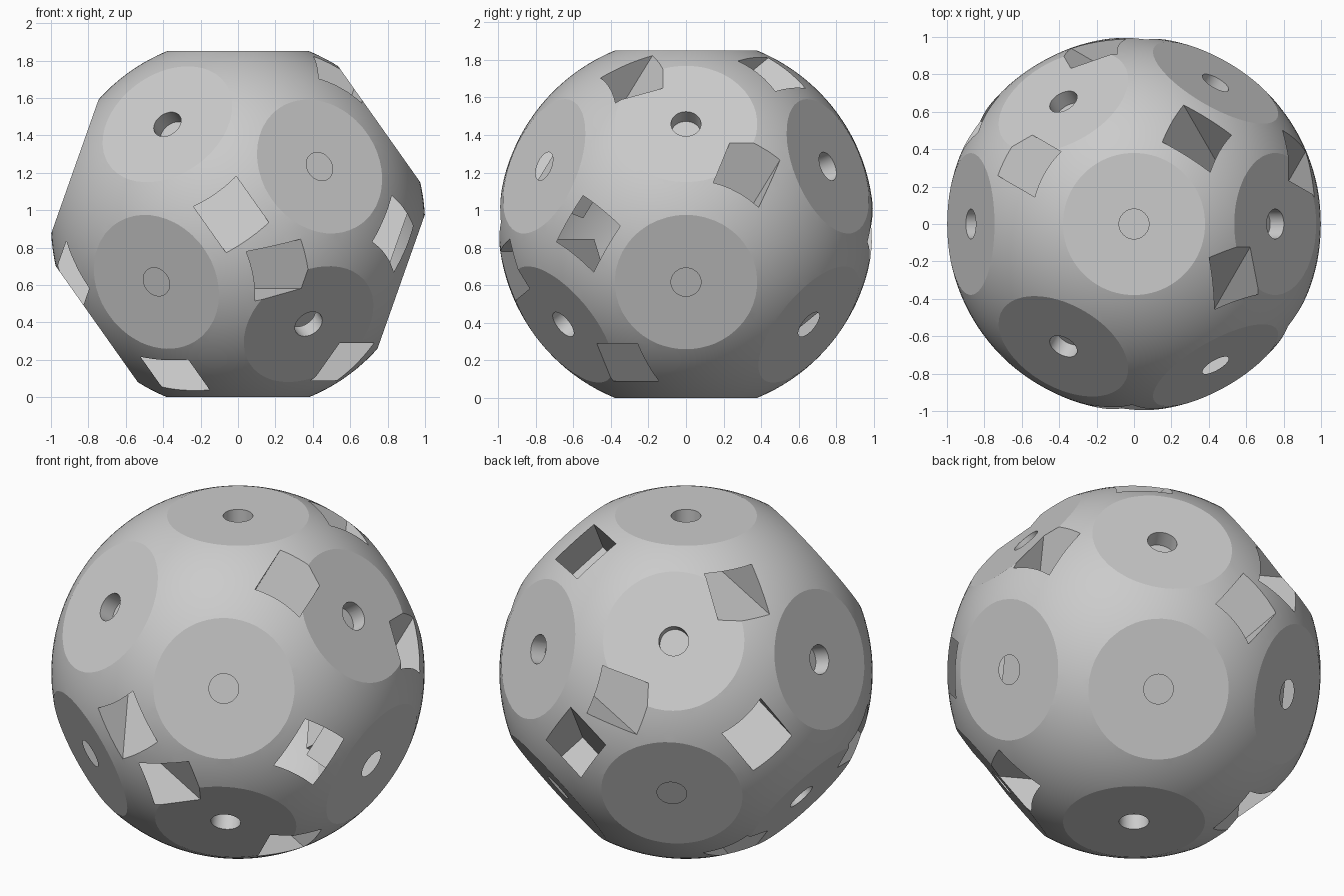
import bpy, bmesh
from mathutils import Vector, Matrix

cube = bpy.data.objects.get("Cube")
if cube:
    bpy.data.objects.remove(cube, do_unlink=True)

FLAT = 0.925                                  # distance of every flat from the centre
CENTRE = Matrix.Translation((0, 0, FLAT))

# Cubic axes, tipped so that one corner direction points straight up
a, b, c = 2 / 3, 1 / 6, 1 / 2
A1 = Vector((a ** 0.5, 0, (1 / 3) ** 0.5))
A2 = Vector((-b ** 0.5, c ** 0.5, (1 / 3) ** 0.5))
A3 = A1.cross(A2)

corners = [(A1 * i + A2 * j + A3 * k).normalized()
           for i in (1, -1) for j in (1, -1) for k in (1, -1)]
sides = [A1, -A1, A2, -A2, A3, -A3]
normals = corners + sides


def frame(x, z):
    """Rotation whose local x and z axes point along x and z."""
    return Matrix((x, z.cross(x), z)).transposed().to_4x4()


def slot_direction(n):
    s = A3.cross(n)
    if s.length < 0.1:
        s = -A2 if n.dot(A3) > 0 else A2
    return s.normalized()


def make_object(name, bm):
    mesh = bpy.data.meshes.new(name)
    bm.to_mesh(mesh)
    bm.free()
    obj = bpy.data.objects.new(name, mesh)
    bpy.context.collection.objects.link(obj)
    return obj


# Ball with fourteen planed flats
bm = bmesh.new()
bmesh.ops.create_uvsphere(bm, u_segments=128, v_segments=64, radius=1)
for n in normals:
    cut = bmesh.ops.bisect_plane(bm, geom=bm.verts[:] + bm.edges[:] + bm.faces[:],
                                 plane_co=n * FLAT, plane_no=n, clear_outer=True)
    rim = [e for e in cut["geom_cut"] if isinstance(e, bmesh.types.BMEdge)]
    bmesh.ops.holes_fill(bm, edges=rim, sides=0)
bmesh.ops.recalc_face_normals(bm, faces=bm.faces)
bm.transform(CENTRE)
ball = make_object("drilled_ball", bm)

cutters = []

# Round holes drilled right through between opposite flats
for n in [A1, A2, A3] + corners[:4]:
    bm = bmesh.new()
    bmesh.ops.create_cone(bm, cap_ends=True, segments=48, radius1=0.08, radius2=0.08, depth=2.4)
    bm.transform(CENTRE @ frame(slot_direction(n), n))
    cutters.append(make_object("hole_cutter", bm))

# Square slots entering from the side and crossing the hole under each flat
INNER, OUTER, HALF, REACH = 0.635, 0.835, 0.14, 1.1
for n in normals:
    bm = bmesh.new()
    bmesh.ops.create_cube(bm, size=1)
    bmesh.ops.scale(bm, verts=bm.verts, vec=(REACH + HALF, 2 * HALF, OUTER - INNER))
    bmesh.ops.translate(bm, verts=bm.verts, vec=((REACH - HALF) / 2, 0, (INNER + OUTER) / 2))
    bm.transform(CENTRE @ frame(slot_direction(n), n))
    cutters.append(make_object("slot_cutter", bm))

# Cut everything out of the ball
bpy.ops.object.select_all(action='DESELECT')
bpy.context.view_layer.objects.active = ball
ball.select_set(True)
for cutter in cutters:
    cutter.hide_render = True
    mod = ball.modifiers.new("cut", 'BOOLEAN')
    mod.operation = 'DIFFERENCE'
    mod.solver = 'EXACT'
    mod.object = cutter
    bpy.ops.object.modifier_apply(modifier=mod.name)
for cutter in cutters:
    bpy.data.objects.remove(cutter, do_unlink=True)

# Single grey finish
grey = bpy.data.materials.new("light_grey")
grey.use_nodes = True
colour = (0.6, 0.6, 0.6, 1)
grey.diffuse_color = colour
grey.node_tree.nodes["Principled BSDF"].inputs["Base Color"].default_value = colour
ball.data.materials.clear()
ball.data.materials.append(grey)

bpy.ops.object.shade_smooth_by_angle(angle=0.2)
